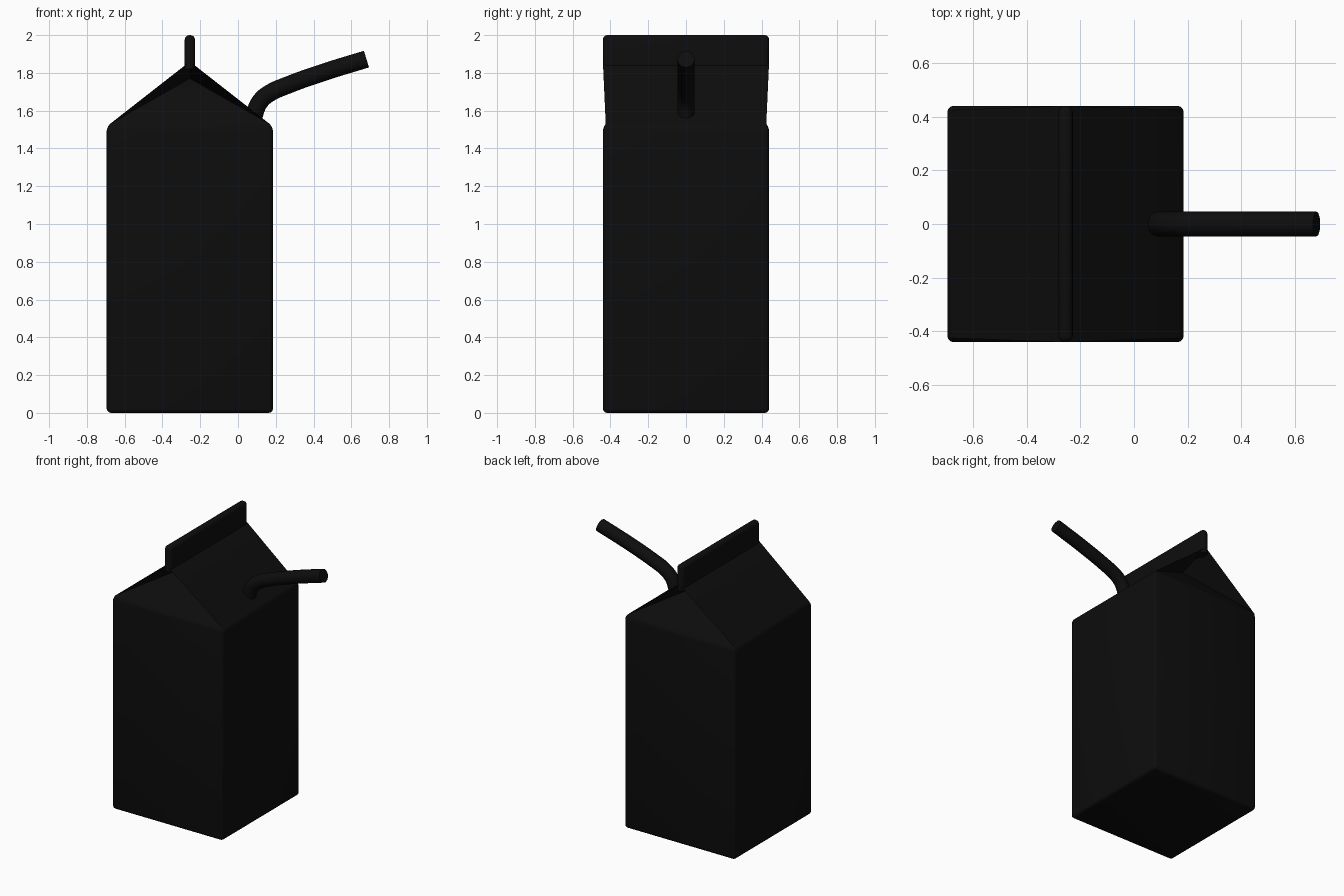
import bpy, bmesh, math
from mathutils import Vector

if "Cube" in bpy.data.objects:
    bpy.data.objects.remove(bpy.data.objects["Cube"])

CX, H = -0.255, 0.44           # carton centre in x, half width
EAVE, RIDGE, TOP = 1.515, 1.86, 2.0

mat = bpy.data.materials.new("black")
mat.diffuse_color = (0.004, 0.004, 0.004, 1)
mat.use_nodes = True
mat.node_tree.nodes["Principled BSDF"].inputs["Base Color"].default_value = mat.diffuse_color


def finish(ob):
    ob.data.materials.clear()
    ob.data.materials.append(mat)
    bpy.ops.object.select_all(action='DESELECT')
    ob.select_set(True)
    bpy.context.view_layer.objects.active = ob
    bpy.ops.object.shade_smooth_by_angle(angle=math.radians(35))


def add_mesh(name, bm):
    bmesh.ops.recalc_face_normals(bm, faces=bm.faces)
    me = bpy.data.meshes.new(name)
    bm.to_mesh(me)
    bm.free()
    ob = bpy.data.objects.new(name, me)
    bpy.context.collection.objects.link(ob)
    finish(ob)
    return ob


# Carton: square body, pitched roof, end panels folded inward under the roof
bm = bmesh.new()
corners = [(-H, -H), (H, -H), (H, H), (-H, H)]
low = [bm.verts.new((CX + x, y, 0)) for x, y in corners]
eave = [bm.verts.new((CX + x, y, EAVE)) for x, y in corners]
ridge = [bm.verts.new((CX, s * H, RIDGE)) for s in (-1, 1)]
fold = [bm.verts.new((CX, s * (H - 0.24), RIDGE - 0.09)) for s in (-1, 1)]
bm.faces.new(low[::-1])
for i in range(4):
    j = (i + 1) % 4
    bm.faces.new((low[i], low[j], eave[j], eave[i]))
bm.faces.new((eave[1], eave[2], ridge[1], ridge[0]))
bm.faces.new((eave[3], eave[0], ridge[0], ridge[1]))
for a, b, k in ((0, 1, 0), (2, 3, 1)):
    bm.faces.new((eave[a], eave[b], fold[k]))
    bm.faces.new((eave[b], ridge[k], fold[k]))
    bm.faces.new((ridge[k], eave[a], fold[k]))
box = set(low + eave)
edges = [e for e in bm.edges if e.verts[0] in box and e.verts[1] in box]
bmesh.ops.bevel(bm, geom=edges, offset=0.022, segments=3, profile=0.5,
                affect='EDGES', clamp_overlap=True)
add_mesh("carton", bm)

# Sealed fin along the ridge, rounded on top and at its ends
bm = bmesh.new()
bmesh.ops.create_cube(bm, size=1)
z0 = RIDGE - 0.04
for v in bm.verts:
    v.co = Vector((CX + v.co.x * 0.054, v.co.y * 2 * H,
                   z0 + (v.co.z + 0.5) * (TOP - z0)))
edges = [e for e in bm.edges if max(v.co.z for v in e.verts) > z0 + 0.01]
bmesh.ops.bevel(bm, geom=edges, offset=0.024, segments=4, profile=0.5,
                affect='EDGES', clamp_overlap=True)
add_mesh("top_fin", bm)

# Bent drinking straw
cu = bpy.data.curves.new("straw", 'CURVE')
cu.dimensions = '3D'
cu.bevel_depth = 0.046
cu.bevel_resolution = 4
cu.resolution_u = 5
cu.use_fill_caps = True
path = [(0.075, 1.50), (0.093, 1.60), (0.122, 1.655), (0.17, 1.694),
        (0.26, 1.734), (0.45, 1.802), (0.68, 1.873)]
sp = cu.splines.new('BEZIER')
sp.bezier_points.add(len(path) - 1)
for p, (x, z) in zip(sp.bezier_points, path):
    p.co = (x, 0, z)
    p.handle_left_type = p.handle_right_type = 'AUTO'
straw = bpy.data.objects.new("straw", cu)
bpy.context.collection.objects.link(straw)
bpy.ops.object.select_all(action='DESELECT')
straw.select_set(True)
bpy.context.view_layer.objects.active = straw
bpy.ops.object.convert(target='MESH')
finish(bpy.context.view_layer.objects.active)
